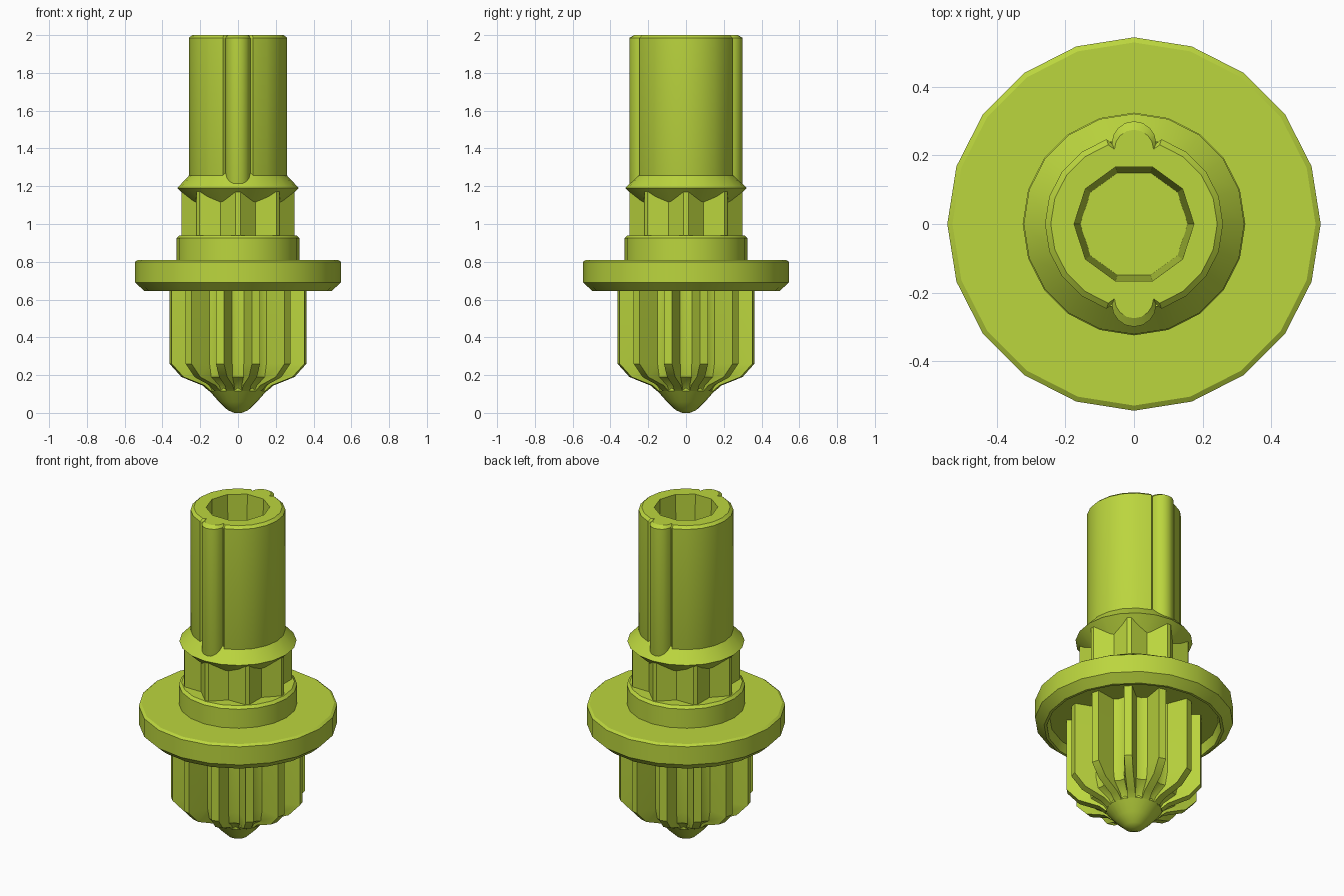
import bpy, bmesh, math
from math import sin, cos, pi, radians, asin

if "Cube" in bpy.data.objects:
    bpy.data.objects.remove(bpy.data.objects["Cube"])

lime = bpy.data.materials.new("lime")
lime.diffuse_color = (0.50, 0.67, 0.048, 1)
lime.use_nodes = True
lime.node_tree.nodes["Principled BSDF"].inputs["Base Color"].default_value = lime.diffuse_color


def polar(r, a):
    return (r * cos(a), r * sin(a))


def loft(name, rings, cap_start=False, cap_end=False, smooth=30):
    """Skin a stack of (outline, z) rings with equal point counts."""
    bm = bmesh.new()
    rows = [[bm.verts.new((x, y, z)) for x, y in pts] for pts, z in rings]
    n = len(rows[0])
    for a, b in zip(rows, rows[1:]):
        for i in range(n):
            j = (i + 1) % n
            bm.faces.new((a[i], a[j], b[j], b[i]))
    if cap_start:
        bm.faces.new(rows[0][::-1])
    if cap_end:
        bm.faces.new(rows[-1])
    bmesh.ops.remove_doubles(bm, verts=bm.verts, dist=1e-5)
    me = bpy.data.meshes.new(name)
    bm.to_mesh(me)
    bm.free()
    me.materials.append(lime)
    ob = bpy.data.objects.new(name, me)
    bpy.context.collection.objects.link(ob)
    bpy.context.view_layer.objects.active = ob
    for o in bpy.context.selected_objects:
        o.select_set(False)
    ob.select_set(True)
    if smooth:
        bpy.ops.object.shade_smooth_by_angle(angle=radians(smooth))
    return ob


def circle(r, n=20):
    return [polar(r, 2 * pi * i / n) for i in range(n)]


def lathe(name, profile, n=20, **kw):
    return loft(name, [(circle(r, n), z) for r, z in profile], **kw)


# Disc with hollow underside, and the collar on top of it
lathe("disc_and_collar", [(0.20, 0.70), (0.465, 0.70), (0.48, 0.645), (0.495, 0.645),
                          (0.545, 0.69), (0.545, 0.80), (0.53, 0.81), (0.325, 0.81),
                          (0.325, 0.925), (0.31, 0.94), (0.16, 0.94)],
      cap_start=True, cap_end=True)

# Flared ring under the shaft
lathe("flared_ring", [(0.22, 1.095), (0.322, 1.19), (0.25, 1.267)])


# Neck with eight narrow splines and V grooves
def neck_outline():
    pts = []
    for k in range(8):
        a = k * pi / 4
        pts += [polar(0.30, a - 0.04), polar(0.30, a + 0.04), polar(0.24, a + pi / 8)]
    return pts


loft("splined_neck", [(neck_outline(), 0.93), (neck_outline(), 1.18)])


# Shaft outline: round with a half-round key rib at front and back
def shaft_outline(r, rib):
    half = []
    for i in range(1, 10):
        a = 2 * pi * i / 20
        if i != 5:
            half.append(polar(r, a))
        else:
            for s in range(9):
                t = pi * s / 8
                half.append((rib * cos(t), r - 0.025 + rib * sin(t)))
    half = [(r, 0)] + half
    return half + [(-x, -y) for x, y in half]


core = [(0.7 * x, 0.7 * y) for x, y in shaft_outline(0.26, 0.065)]
shaft = loft("shaft", [(core, 0.95), (shaft_outline(0.26, 0.065), 1.2),
                       (shaft_outline(0.26, 0.065), 1.985), (shaft_outline(0.243, 0.057), 2.0)],
             cap_start=True, cap_end=True, smooth=0)

# Ten-sided tapered socket cut into the shaft
cutter = lathe("socket_cutter", [(0.157, 1.0), (0.175, 2.0), (0.175, 2.1)], n=10,
               cap_start=True, cap_end=True, smooth=0)
cutter.hide_render = True
cutter.hide_viewport = True
cut = shaft.modifiers.new("socket", 'BOOLEAN')
cut.object = cutter
cut.operation = 'DIFFERENCE'
cut.solver = 'EXACT'
bpy.context.view_layer.objects.active = shaft
for o in bpy.context.selected_objects:
    o.select_set(False)
shaft.select_set(True)
bpy.ops.object.modifier_apply(modifier="socket")
bpy.ops.object.shade_smooth_by_angle(angle=radians(30))


# Fluted head: twelve fins with rounded grooves, merging into a pointed tip
def fin_outline(outer, groove, half_width=0.022):
    pts = []
    w = asin(half_width / outer)
    for k in range(12):
        a = radians(15 + 30 * k)
        pts += [polar(outer, a - w), polar(outer, a + w),
                polar(groove, a + radians(8)), polar(groove * 0.96, a + radians(15)),
                polar(groove, a + radians(22))]
    return pts


head = [(0.37, 0.25, 0.705), (0.37, 0.25, 0.26), (0.305, 0.235, 0.19),
        (0.19, 0.165, 0.145), (0.155, 0.147, 0.115)]
loft("fluted_head", [(fin_outline(R, g), z) for R, g, z in head[::-1]], cap_end=True)
lathe("pointed_tip", [(0.02, 0.0), (0.055, 0.015), (0.10, 0.058), (0.152, 0.117), (0.15, 0.14)],
      n=24, cap_start=True, cap_end=True, smooth=40)

# Consistent outward normals
for ob in bpy.data.objects:
    bm = bmesh.new()
    bm.from_mesh(ob.data)
    if ob.name not in ("flared_ring", "splined_neck"):
        bmesh.ops.recalc_face_normals(bm, faces=bm.faces)
    bm.to_mesh(ob.data)
    bm.free()
